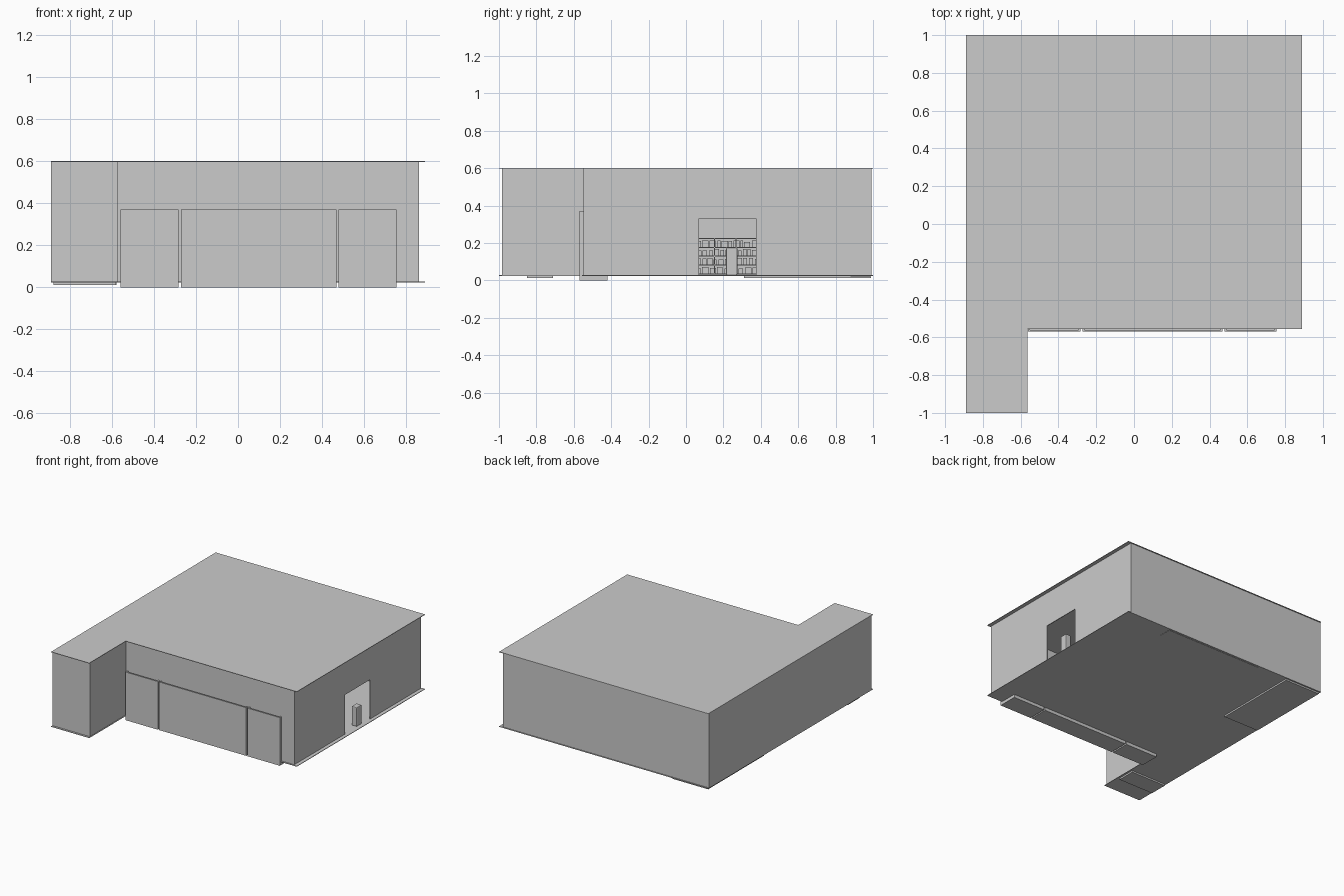
import bpy, bmesh, random

if "Cube" in bpy.data.objects:
    bpy.data.objects.remove(bpy.data.objects["Cube"])
random.seed(4)

X0, X1, Y0, Y1 = -0.89, 0.89, -1.0, 1.0
XI, YI = -0.565, -0.557          # inner corner of the L plan
ZF, ZR = 0.028, 0.60             # floor and roof level
T = 0.006                        # wall thickness


def boxes(name, items):
    """One object from boxes given as (x0, x1, y0, y1, z0, z1)."""
    bm = bmesh.new()
    for x0, x1, y0, y1, z0, z1 in items:
        verts = bmesh.ops.create_cube(bm, size=1)["verts"]
        for v in verts:
            v.co.x = x1 if v.co.x > 0 else x0
            v.co.y = y1 if v.co.y > 0 else y0
            v.co.z = z1 if v.co.z > 0 else z0
    return finish(name, bm)


def finish(name, bm):
    me = bpy.data.meshes.new(name)
    bm.to_mesh(me)
    bm.free()
    ob = bpy.data.objects.new(name, me)
    bpy.context.collection.objects.link(ob)
    return ob


def l_slab(name, z0, z1):
    bm = bmesh.new()
    plan = [(X0, Y0), (XI, Y0), (XI, YI), (X1, YI), (X1, Y1), (X0, Y1)]
    face = bm.faces.new([bm.verts.new((x, y, z0)) for x, y in plan])
    ext = bmesh.ops.extrude_face_region(bm, geom=[face])["geom"]
    for v in ext:
        if isinstance(v, bmesh.types.BMVert):
            v.co.z = z1
    bmesh.ops.recalc_face_normals(bm, faces=bm.faces[:])
    return finish(name, bm)


# floor and roof
l_slab("floor", ZF - 0.004, ZF)
l_slab("roof", ZR - 0.003, ZR + 0.001)

# outer walls
xw, yw, ya, yb, xa = 0.862, -0.547, -0.985, 0.993, -0.571
boxes("left_wall", [(X0, X0 + T, ya, yb, ZF, ZR)])
boxes("back_wall", [(X0, xw, yb - T, yb, ZF, ZR)])
boxes("front_wall", [(xa, xw, yw, yw + T, ZF, ZR)])
boxes("annex_walls", [(X0, xa, ya, ya + T, ZF, ZR),
                      (xa - T, xa, ya, yw, ZF, ZR)])
# right wall with doorway
d0, d1, dz = 0.07, 0.375, 0.33
boxes("door_wall", [(xw - T, xw, yw, d0, ZF, ZR),
                    (xw - T, xw, d1, yb, ZF, ZR),
                    (xw - T, xw, d0, d1, dz, ZR)])

# post standing in the doorway
post = boxes("door_post", [(0.815, 0.86, 0.215, 0.275, ZF, 0.175)])
bev = post.modifiers.new("bevel", "BEVEL")
bev.width, bev.segments = 0.006, 2

# tall bookcases along the front wall, backs showing outside
for i, (a, b) in enumerate([(-0.56, -0.283), (-0.272, 0.469), (0.479, 0.755)]):
    t = 0.01
    parts = [(a, b, -0.57, -0.56, 0, 0.37),
             (a, a + t, -0.56, -0.42, 0, 0.37),
             (b - t, b, -0.56, -0.42, 0, 0.37)]
    for k in range(5):
        z = k * 0.087
        parts.append((a, b, -0.56, -0.42, z if k else 0, 0.03 if k == 0 else z + t))
    boxes(f"front_bookcase_{i + 1}", parts)

# block platform in the back left corner, passing through the floor
boxes("corner_platform", [(-0.88, -0.578, 0.31, 0.988, 0.012, 0.06)])
# low cabinet along the back wall
boxes("back_cabinet", [(-0.32, 0.50, 0.88, 0.985, 0.022, 0.2)])
# counter and base in the annex
boxes("annex_base", [(-0.88, -0.58, -0.85, -0.71, 0.012, 0.1)])

# low shelves with books, facing the doorway
sx0, sx1, sy0, sy1, st = -0.55, -0.45, -0.08, 0.50, 0.006
shelf = [(sx0, sx0 + st, sy0, sy1, ZF, 0.225)]
books = []
for k in range(5):
    z = ZF + 0.004 + k * 0.047
    shelf.append((sx0, sx1, sy0, sy1, z, z + st))
for k in range(6):
    y = sy0 + k * (sy1 - sy0 - st) / 5
    shelf.append((sx0, sx1, y, y + st, ZF, 0.225))
for k in range(4):
    z = ZF + 0.004 + k * 0.047 + st
    y = sy0 + 0.02
    while y < sy1 - 0.04:
        w = random.uniform(0.015, 0.035)
        books.append((sx0 + st, sx1 - 0.02, y, y + w, z, z + random.uniform(0.025, 0.036)))
        y += w + random.uniform(0.004, 0.012)
boxes("low_shelf", shelf)
boxes("shelf_contents", books)
